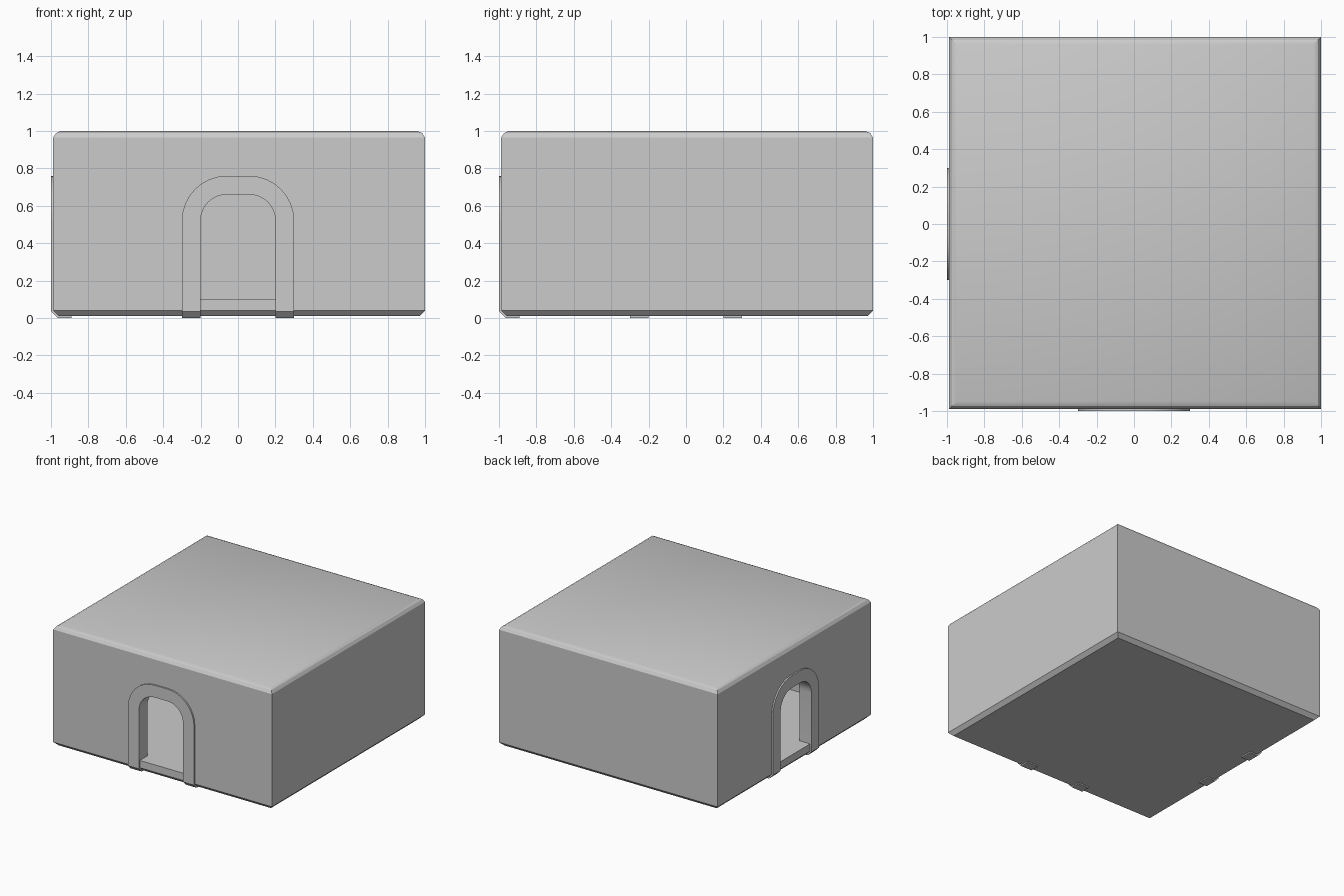
import bpy, bmesh
from math import pi, sin, cos, radians
from mathutils import Matrix

if "Cube" in bpy.data.objects:
    bpy.data.objects.remove(bpy.data.objects["Cube"])

def finish(bm, name):
    bmesh.ops.recalc_face_normals(bm, faces=bm.faces)
    me = bpy.data.meshes.new(name)
    bm.to_mesh(me)
    bm.free()
    ob = bpy.data.objects.new(name, me)
    bpy.context.collection.objects.link(ob)
    return ob

def loft(rings, name, turn=0.0):
    # skin equal-length rings and cap both ends
    bm = bmesh.new()
    vs = [[bm.verts.new(p) for p in r] for r in rings]
    for a, b in zip(vs, vs[1:]):
        for i in range(len(a)):
            j = (i + 1) % len(a)
            bm.faces.new((a[i], a[j], b[j], b[i]))
    bm.faces.new(vs[0])
    bm.faces.new(vs[-1])
    bm.transform(Matrix.Rotation(turn, 4, 'Z'))
    return finish(bm, name)

def rect(lo, hi, z):
    return [(lo, lo, z), (hi, lo, z), (hi, hi, z), (lo, hi, z)]

def arch(w, base, seg=8):
    # flat-topped round arch in x/z, right foot to left foot
    r, cx, cz = w - 0.06, 0.06, 0.52
    right = [(cx + r * cos(pi / 2 * i / seg), cz + r * sin(pi / 2 * i / seg)) for i in range(seg + 1)]
    half = [(w, z) for z in base] + right
    return half + [(-x, z) for x, z in reversed(half)]

def cut(target, cutter):
    m = target.modifiers.new("cut", 'BOOLEAN')
    m.operation, m.solver, m.object = 'DIFFERENCE', 'EXACT', cutter
    bpy.context.view_layer.objects.active = target
    bpy.ops.object.modifier_apply(modifier=m.name)
    bpy.data.objects.remove(cutter)

# room block with chamfered top and bottom rims
L, H = -0.988, 1.0
room = loft([rect(L + 0.03, H - 0.03, 0.01), rect(L, H, 0.04), rect(L, H, 0.965),
             rect(L + 0.015, H - 0.015, 0.988), rect(L + 0.04, H - 0.04, 1.0)], "room_block")

# hollow interior with floor and ceiling
cut(room, loft([rect(-0.9, 0.9, 0.1), rect(-0.9, 0.9, 0.9)], "room_cutter"))

# front and left doorways, each lined with an arched frame
frames = []
for side, turn in (("front", 0.0), ("left", -pi / 2)):
    hole = arch(0.22, [0.1])
    cut(room, loft([[(x, y, z) for x, z in hole] for y in (-1.1, -0.8)], "door_cutter", turn))
    outer, inner = arch(0.3, [0.0, 0.035]), arch(0.2, [0.0, 0.035])
    rings = []
    for i, ((ox, oz), (ix, iz)) in enumerate(zip(outer, inner)):
        front = -0.965 if i in (0, len(outer) - 1) else -1.0
        rings.append([(ox, front, oz), (ix, front, iz), (ix, -0.89, iz), (ox, -0.89, oz)])
    frames.append(loft(rings, side + "_door_frame", turn))

# smooth the arches, keep hard edges
for ob in [room] + frames:
    bpy.ops.object.select_all(action='DESELECT')
    ob.select_set(True)
    bpy.context.view_layer.objects.active = ob
    bpy.ops.object.shade_smooth_by_angle(angle=radians(30))
